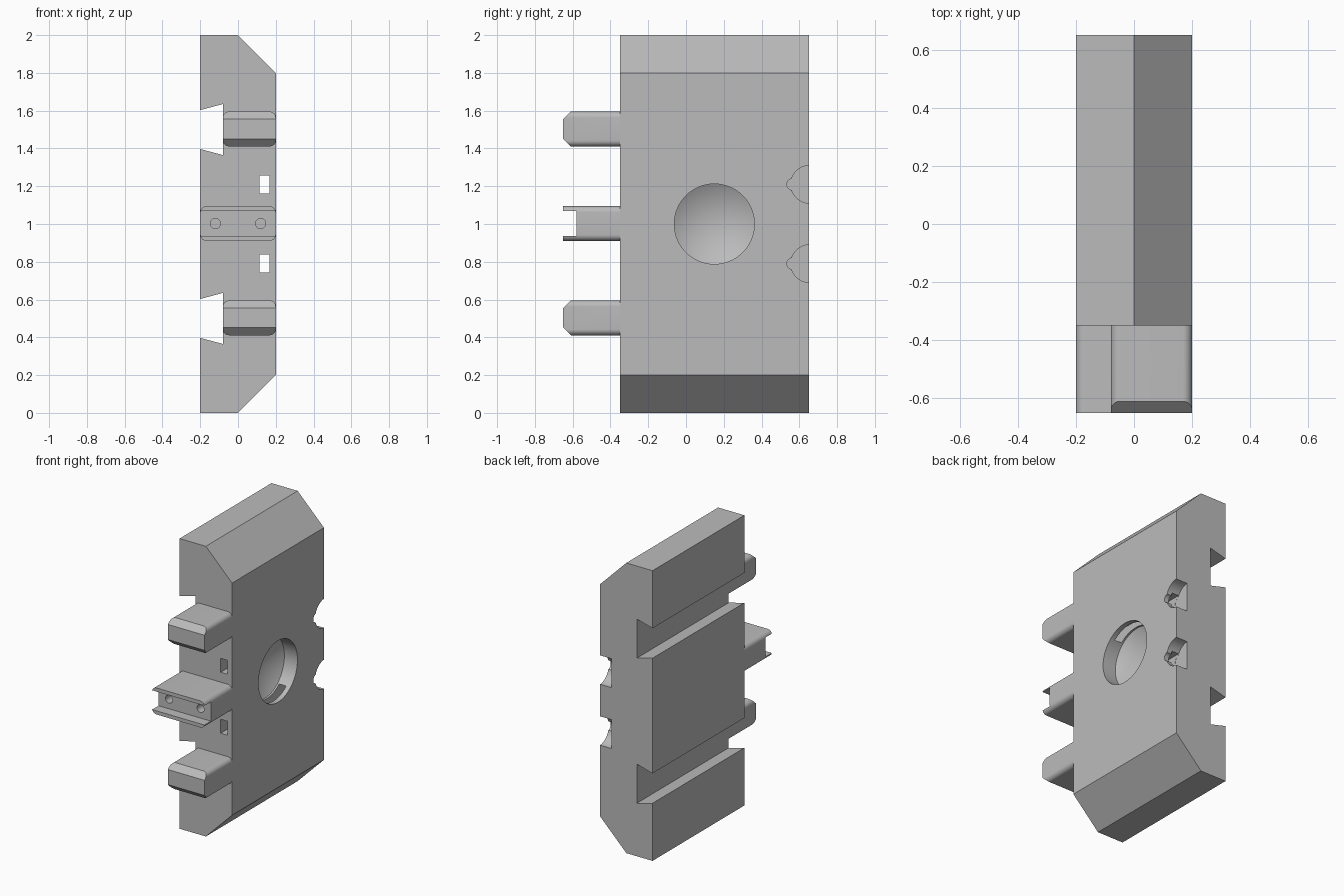
import bpy, bmesh, math
from mathutils import Matrix, Vector

if "Cube" in bpy.data.objects:
    bpy.data.objects.remove(bpy.data.objects["Cube"])

grey = bpy.data.materials.new("plain_grey")
grey.use_nodes = True
grey.diffuse_color = (0.5, 0.5, 0.5, 1)
grey.node_tree.nodes["Principled BSDF"].inputs["Base Color"].default_value = (0.5, 0.5, 0.5, 1)


def make(name, bm):
    bmesh.ops.recalc_face_normals(bm, faces=bm.faces)
    mesh = bpy.data.meshes.new(name)
    bm.to_mesh(mesh)
    bm.free()
    mesh.materials.append(grey)
    obj = bpy.data.objects.new(name, mesh)
    bpy.context.collection.objects.link(obj)
    return obj


def box_mesh(lo, hi):
    lo, hi = Vector(lo), Vector(hi)
    bm = bmesh.new()
    bmesh.ops.create_cube(bm, size=1, matrix=Matrix.Translation((lo + hi) / 2)
                          @ Matrix.Diagonal((*(hi - lo), 1)))
    return bm


def rounded_bar(name, lo, hi, radius, chamfer=0):
    """Bar along y with rounded long edges and optional chamfers on its front end."""
    bm = box_mesh(lo, hi)
    long_edges = [e for e in bm.edges
                  if abs(e.verts[0].co.y - e.verts[1].co.y) > 0.1]
    bmesh.ops.bevel(bm, geom=long_edges, offset=radius, segments=8,
                    profile=0.5, affect='EDGES')
    if chamfer:
        for z, side in ((hi[2], 1), (lo[2], -1)):
            cut = bmesh.ops.bisect_plane(
                bm, geom=bm.verts[:] + bm.edges[:] + bm.faces[:],
                plane_co=(0, lo[1], z - side * chamfer),
                plane_no=(0, -1, side), clear_outer=True)
            rim = [g for g in cut["geom_cut"] if isinstance(g, bmesh.types.BMEdge)]
            bmesh.ops.edgeloop_fill(bm, edges=rim)
    return make(name, bm)


def cylinder(name, axis, centre, radius, depth, segments=48):
    bm = bmesh.new()
    turn = Matrix.Rotation(math.pi / 2, 4, 'Y' if axis == 'x' else 'X')
    bmesh.ops.create_cone(bm, cap_ends=True, segments=segments, radius1=radius,
                          radius2=radius, depth=depth,
                          matrix=Matrix.Translation(centre) @ turn)
    return make(name, bm)


def carve(target, cutter):
    mod = target.modifiers.new(cutter.name, 'BOOLEAN')
    mod.operation = 'DIFFERENCE'
    mod.solver = 'EXACT'
    mod.object = cutter
    bpy.context.view_layer.objects.active = target
    bpy.ops.object.modifier_apply(modifier=mod.name)
    bpy.data.objects.remove(cutter)


def smooth(obj):
    bpy.ops.object.select_all(action='DESELECT')
    obj.select_set(True)
    bpy.context.view_layer.objects.active = obj
    bpy.ops.object.shade_smooth_by_angle(angle=math.radians(25))


# Slab with bevelled left corners and two dovetail grooves on its right side
FRONT, BACK = -0.35, 0.65
profile = [(-0.2, 0), (0, 0), (0.2, 0.2), (0.2, 1.8), (0, 2), (-0.2, 2)]
for z in (1.5, 0.5):
    profile += [(-0.2, z + 0.103), (-0.08, z + 0.135),
                (-0.08, z - 0.135), (-0.2, z - 0.103)]
bm = bmesh.new()
face = bm.faces.new([bm.verts.new((x, FRONT, z)) for x, z in profile])
ext = bmesh.ops.extrude_face_region(bm, geom=[face])
bmesh.ops.translate(bm, vec=(0, BACK - FRONT, 0),
                    verts=[v for v in ext["geom"] if isinstance(v, bmesh.types.BMVert)])
body = make("body_slab", bm)

# Round socket with a conical floor
bm = bmesh.new()
N, R = 64, 0.212
rings = []
for x in (0.3, 0.1):
    rings.append([bm.verts.new((x, 0.15 + R * math.cos(a), 1 + R * math.sin(a)))
                  for a in (2 * math.pi * i / N for i in range(N))])
tip = bm.verts.new((-0.02, 0.15, 1))
bm.faces.new(rings[0])
for i in range(N):
    j = (i + 1) % N
    bm.faces.new((rings[0][i], rings[0][j], rings[1][j], rings[1][i]))
    bm.faces.new((rings[1][i], rings[1][j], tip))
carve(body, make("socket_cutter", bm))

# Cable channels running from the front to half-round pockets at the back
for s in (1, -1):
    z = 1 + 0.21 * s
    carve(body, make("channel_cutter", box_mesh((0.113, -0.5, z - 0.048),
                                                (0.166, 0.6, z + 0.048))))
    carve(body, cylinder("pocket_cutter", 'x', (0.212, BACK + 0.005, z), 0.1, 0.2))
    carve(body, cylinder("pocket_end_cutter", 'x', (0.212, 0.565, z), 0.031, 0.2, 24))
smooth(body)

# Front pegs
for name, z in (("upper_peg", 1.503), ("lower_peg", 0.503)):
    smooth(rounded_bar(name, (-0.08, -0.65, z - 0.092), (0.2, FRONT, z + 0.092),
                       0.032, 0.04))

# Middle connector with an open slot and two blind holes
connector = rounded_bar("middle_connector", (-0.2, -0.65, 0.911), (0.2, FRONT, 1.094), 0.032)
carve(connector, make("slot_cutter", box_mesh((-0.3, -0.7, 0.936), (0.3, -0.58, 1.069))))
for x in (-0.12, 0.12):
    carve(connector, cylinder("hole_cutter", 'y', (x, -0.56, 1.002), 0.027, 0.16, 24))
smooth(connector)
